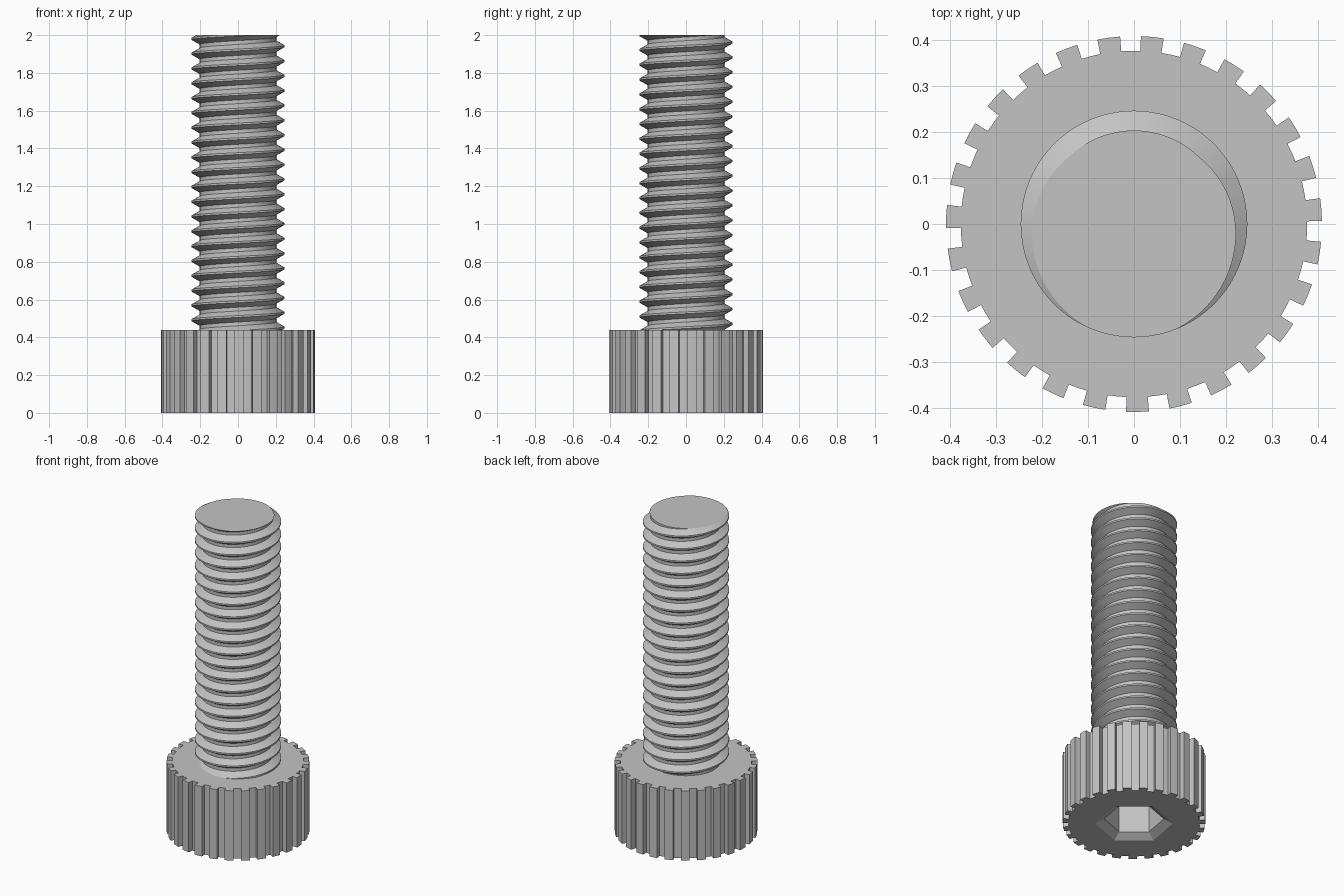
import bpy
import bmesh
from math import radians, cos, sin, pi, tau

cube = bpy.data.objects.get("Cube")
if cube:
    bpy.data.objects.remove(cube, do_unlink=True)

steel = bpy.data.materials.new("steel_grey")
steel.use_nodes = True
GREY = (0.55, 0.55, 0.55, 1)
steel.diffuse_color = GREY
steel.node_tree.nodes["Principled BSDF"].inputs["Base Color"].default_value = GREY

HEAD_TOP = 0.44
TOP = 2.0


def finish(bm, name):
    bmesh.ops.recalc_face_normals(bm, faces=bm.faces[:])
    mesh = bpy.data.meshes.new(name)
    bm.to_mesh(mesh)
    bm.free()
    mesh.materials.append(steel)
    obj = bpy.data.objects.new(name, mesh)
    bpy.context.collection.objects.link(obj)
    bpy.ops.object.select_all(action="DESELECT")
    obj.select_set(True)
    bpy.context.view_layer.objects.active = obj
    bpy.ops.object.shade_smooth_by_angle(angle=radians(25))
    return obj


def ring(bm, polar, z):
    return [bm.verts.new((r * cos(a), r * sin(a), z)) for r, a in polar]


def bridge(bm, low, high):
    n = len(low)
    for i in range(n):
        k = (i + 1) % n
        bm.faces.new((low[i], low[k], high[k], high[i]))


def edges_of(bm, loop):
    edges = []
    for i, v in enumerate(loop):
        w = loop[(i + 1) % len(loop)]
        edges.append(bm.edges.get((v, w)) or bm.edges.new((v, w)))
    return edges


# Knurled head: toothed prism with a chamfered hexagonal socket underneath
TEETH = 27
ROOT, TIP = 0.376, 0.408
step = tau / TEETH
half = radians(3.5)
outline = []
for t in range(TEETH):
    a = radians(4.4) + t * step
    outline += [(ROOT, a - half), (TIP, a - half), (TIP, a),
                (TIP, a + half), (ROOT, a + half), (ROOT, a + step / 2)]


def hexagon(radius):
    return [(radius, radians(20) + i * pi / 3) for i in range(6)]


bm = bmesh.new()
base = ring(bm, outline, 0)
crown = ring(bm, outline, HEAD_TOP)
bridge(bm, base, crown)
bm.faces.new(crown)
mouth = ring(bm, hexagon(0.222), 0)
throat = ring(bm, hexagon(0.17), 0.03)
floor = ring(bm, hexagon(0.17), 0.25)
bridge(bm, mouth, throat)
bridge(bm, throat, floor)
bm.faces.new(floor)
bmesh.ops.triangle_fill(bm, use_beauty=True, normal=(0, 0, -1),
                        edges=edges_of(bm, base) + edges_of(bm, mouth))
finish(bm, "knurled_head")

# Threaded shank: helical profile, cut flat at both ends
PITCH = 0.0784
CREST, VALLEY = 0.246, 0.203
SEGMENTS = 80
profile = [(CREST, -1 / 16), (CREST, 1 / 16), (VALLEY, 3 / 8), (VALLEY, 5 / 8)]
TURNS = 24
start = TOP - 22 * PITCH

bm = bmesh.new()
columns = []
for j in range(SEGMENTS):
    a = j * tau / SEGMENTS
    lift = j / SEGMENTS - 3 / 4
    columns.append([
        bm.verts.new((r * cos(a), r * sin(a), start + PITCH * (turn + h + lift)))
        for turn in range(TURNS) for r, h in profile])
for j in range(SEGMENTS):
    wrap = j == SEGMENTS - 1
    here, there = columns[j], columns[0 if wrap else j + 1]
    shift = len(profile) if wrap else 0
    for i in range(len(here) - 1 - shift):
        bm.faces.new((here[i], there[i + shift], there[i + 1 + shift], here[i + 1]))
for z, up in ((TOP, 1), (HEAD_TOP - 0.02, -1)):
    cut = bmesh.ops.bisect_plane(
        bm, geom=bm.verts[:] + bm.edges[:] + bm.faces[:], dist=1e-6,
        plane_co=(0, 0, z), plane_no=(0, 0, up), clear_outer=True)
    rim = [e for e in bm.edges if e.is_boundary
           and all(abs(v.co.z - z) < 1e-4 for v in e.verts)]
    bmesh.ops.edgeloop_fill(bm, edges=rim)
finish(bm, "threaded_shank")
